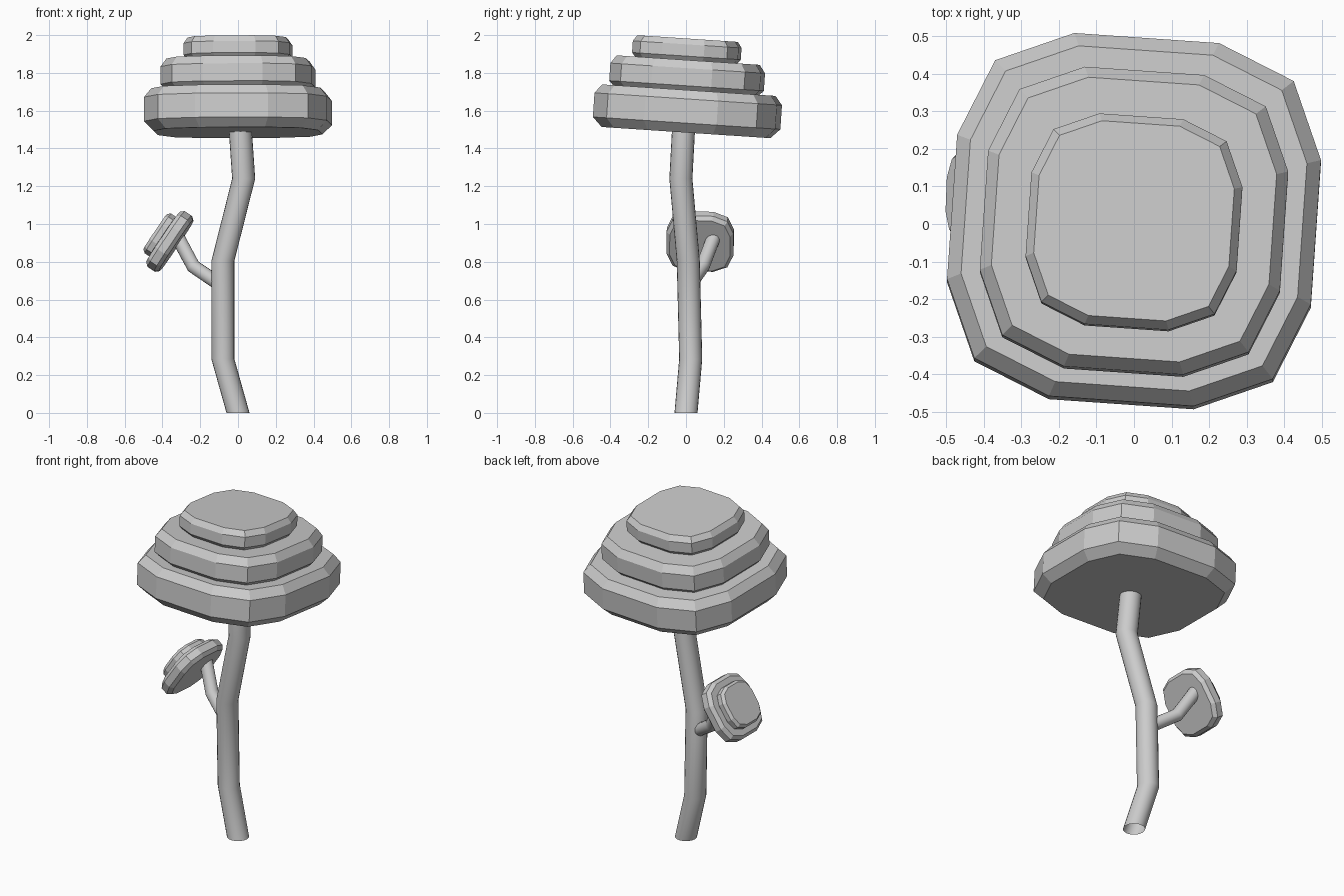
import bpy, bmesh
from math import cos, sin, pi, radians
from mathutils import Vector, Matrix, Euler

if "Cube" in bpy.data.objects:
    bpy.data.objects.remove(bpy.data.objects["Cube"])


def finish(bm, name, matrix=Matrix(), smooth=False):
    bmesh.ops.recalc_face_normals(bm, faces=bm.faces)
    mesh = bpy.data.meshes.new(name)
    bm.to_mesh(mesh)
    bm.free()
    mesh.transform(matrix)
    for p in mesh.polygons:
        p.use_smooth = smooth
    ob = bpy.data.objects.new(name, mesh)
    bpy.context.collection.objects.link(ob)
    return ob


def bridge(bm, rings):
    for a, b in zip(rings, rings[1:]):
        n = len(a)
        for i in range(n):
            j = (i + 1) % n
            bm.faces.new((a[i], a[j], b[j], b[i]))


# Rounded square with 12 sides, one corner repeated four times
CORNER = [(0.485, -0.193), (0.485, 0.193), (0.398, 0.398)]
OUTLINE = [Matrix.Rotation(k * pi / 2, 2) @ Vector(p) for k in range(4) for p in CORNER]


def tier(name, size, profile, matrix):
    """Chamfered slab; profile is (inset factor, height) from bottom to top."""
    bm = bmesh.new()
    rings = [[bm.verts.new((p.x * size * f, p.y * size * f, z)) for p in OUTLINE]
             for f, z in profile]
    bridge(bm, rings)
    bm.faces.new(rings[0])
    bm.faces.new(rings[-1])
    return finish(bm, name, matrix)


def tube(name, points, radius, level=False, sides=20):
    """Open round tube along a path; level keeps every ring horizontal."""
    pts = [Vector(p) for p in points]
    bm = bmesh.new()
    rings = []
    for i, p in enumerate(pts):
        d_in = (p - pts[max(i - 1, 0)]).normalized()
        d_out = (pts[min(i + 1, len(pts) - 1)] - p).normalized()
        axis = Vector((0, 0, 1)) if level else (d_in + d_out).normalized()
        u = axis.cross(Vector((0, 1, 0))).normalized()
        v = axis.cross(u)
        rings.append([bm.verts.new(p + radius * (u * cos(2 * pi * k / sides) + v * sin(2 * pi * k / sides)))
                      for k in range(sides)])
    bridge(bm, rings)
    return finish(bm, name, smooth=True)


# Crooked trunk and side branch
tube("trunk", [(0, 0, 0), (-0.08, 0.025, 0.285), (-0.08, 0.012, 0.805),
               (0.03, -0.027, 1.24), (0.008, -0.01, 1.56)], 0.061, level=True)
tube("branch", [(-0.08, 0.015, 0.67), (-0.236, 0.088, 0.775), (-0.33, 0.155, 0.95)], 0.037)

# Main canopy: three stacked slabs, slightly turned and tipped towards the back
TIP = Euler((radians(-3.8), 0, 0)).to_matrix().to_4x4() @ Matrix.Rotation(radians(-4), 4, 'Z')
for name, size, z, hs in [
        ("canopy_lower", 1.0, 1.484, (0, 0.05, 0.178, 0.225)),
        ("canopy_middle", 0.825, 1.69, (0, 0.042, 0.135, 0.178)),
        ("canopy_upper", 0.58, 1.855, (0, 0.034, 0.096, 0.127))]:
    tier(name, size, list(zip((0.9, 1, 1, 0.925), hs)), Matrix.Translation((0, 0, z)) @ TIP)

# Small canopy on the branch: two slabs leaning outwards
lean = (Matrix.Translation((-0.36, 0.075, 0.907))
        @ Matrix.Rotation(radians(-5), 4, 'X')
        @ Matrix.Rotation(radians(-56), 4, 'Y')
        @ Matrix.Rotation(radians(-4), 4, 'Z'))
tier("small_canopy_lower", 0.365, list(zip((0.9, 1, 1, 0.9), (-0.04, -0.02, 0.022, 0.042))), lean)
tier("small_canopy_upper", 0.26, list(zip((0.9, 1, 1, 0.9), (0.03, 0.045, 0.075, 0.092))), lean)
